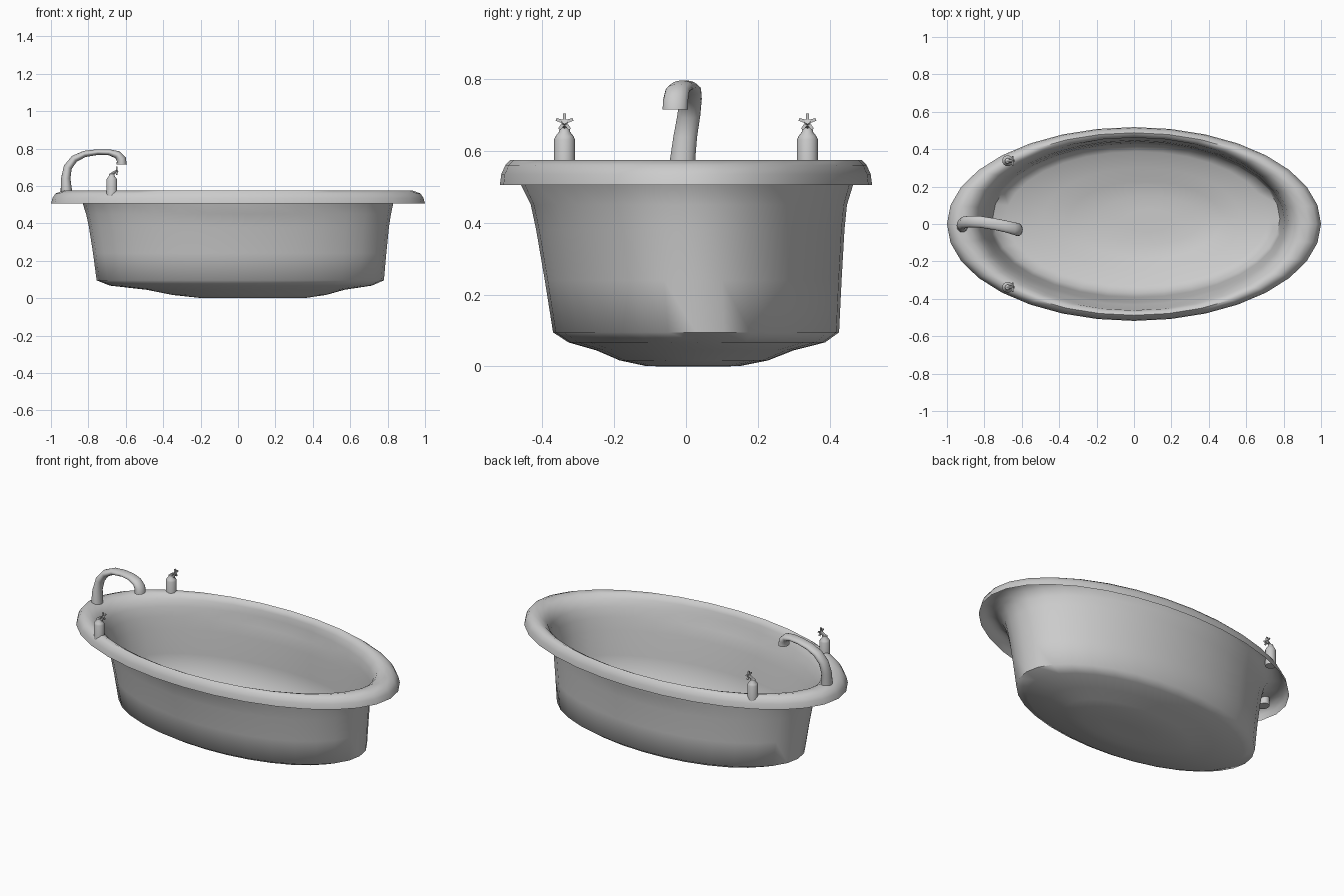
import bpy, bmesh, math
from mathutils import Vector

if "Cube" in bpy.data.objects:
    bpy.data.objects.remove(bpy.data.objects["Cube"])


def loft(name, rings, cap_start=False, cap_end=False, angle=40):
    """Skin a list of equally long vertex rings."""
    bm = bmesh.new()
    loops = [[bm.verts.new(p) for p in ring] for ring in rings]
    n = len(loops[0])
    for a, b in zip(loops, loops[1:]):
        for i in range(n):
            j = (i + 1) % n
            bm.faces.new((a[i], a[j], b[j], b[i]))
    if cap_start:
        bm.faces.new(loops[0][::-1])
    if cap_end:
        bm.faces.new(loops[-1])
    bmesh.ops.recalc_face_normals(bm, faces=bm.faces)
    mesh = bpy.data.meshes.new(name)
    bm.to_mesh(mesh)
    bm.free()
    ob = bpy.data.objects.new(name, mesh)
    bpy.context.collection.objects.link(ob)
    bpy.ops.object.select_all(action='DESELECT')
    ob.select_set(True)
    bpy.context.view_layer.objects.active = ob
    bpy.ops.object.shade_smooth_by_angle(angle=math.radians(angle))
    return ob


def ellipse(a, b, z, cx=0.0, cy=0.0, flare=0.0, n=32):
    ring = []
    for i in range(n):
        t = 2 * math.pi * i / n
        s = math.sin(t)
        ring.append((cx + a * math.cos(t), cy + (b + flare * abs(s) ** 6) * s, z))
    return ring


# tub shell: rolled rim, flared wall, shallow rounded bottom
profile = [
    (1.0, .518, .505), (.992, .514, .535), (.975, .503, .56), (.935, .488, .575),
    (.89, .474, .567), (.855, .462, .545),
    (.83, .447, .505, 0, .003, .015), (.815, .438, .45, .003, .008, .002),
    (.802, .429, .38, .005, .012), (.784, .413, .24, .009, .02),
    (.768, .398, .095, .012, .028), (.70, .357, .067, .015, .03),
    (.53, .275, .045, .04, .025), (.41, .207, .017, .06, .022),
    (.28, .13, .001, .08, .02), (.12, .06, 0, .08, .02),
]
loft("tub", [ellipse(*p) for p in profile], cap_end=True, angle=60)

# spout: centre x, y, z, thickness, width
path = [
    (-.918, -.010, .53, .060, .070), (-.918, -.009, .58, .060, .070),
    (-.921, -.002, .64, .050, .066), (-.910, .008, .70, .045, .064),
    (-.875, .013, .745, .040, .062), (-.82, .011, .771, .034, .062),
    (-.75, .000, .781, .030, .062), (-.69, -.012, .780, .032, .064),
    (-.645, -.024, .767, .042, .067), (-.624, -.029, .742, .052, .070),
    (-.622, -.030, .715, .055, .070),
]
rings = []
for k, (x, y, z, thick, wide) in enumerate(path):
    p, q = path[max(k - 1, 0)], path[min(k + 1, len(path) - 1)]
    tan = Vector((q[0] - p[0], 0, q[2] - p[2])).normalized()
    if k in (0, len(path) - 1):
        tan = Vector((0, 0, 1 if k == 0 else -1))
    nor = Vector((-tan.z, 0, tan.x))
    rings.append([Vector((x, y, z)) + nor * (thick / 2 * math.cos(u))
                  + Vector((0, wide / 2 * math.sin(u), 0))
                  for u in (2 * math.pi * i / 16 for i in range(16))])
loft("spout", rings, True, True, 50)

# taps: bottle-shaped base, slanted stem and five-armed star knob
for side, word in ((-1, "front"), (1, "back")):
    y = side * .338
    base = [(.029, .535), (.029, .632), (.025, .641), (.016, .652), (.014, .664), (.006, .668)]
    loft(word + "_tap_base", [ellipse(r, r, z, -.675, y, n=16) for r, z in base],
         True, True, 35)
    a, b = Vector((-.678, y, .662)), Vector((-.643, y, .682))
    d = (b - a).normalized()
    up = Vector((-d.z, 0, d.x))
    stem = [[c + up * (r * math.cos(u)) + Vector((0, r * math.sin(u), 0))
             for u in (2 * math.pi * i / 8 for i in range(8))]
            for c, r in ((a, .008), (b, .008))]
    loft(word + "_tap_stem", stem, True, True)
    star = []
    for x in (-.653, -.645):
        ring = []
        for i in range(5):
            mid = math.pi / 2 + i * 2 * math.pi / 5
            for off, r in ((-.16, .025), (.16, .025), (math.pi / 5, .008)):
                ring.append((x, y + r * math.cos(mid + off), .680 + r * math.sin(mid + off)))
        star.append(ring)
    loft(word + "_tap_knob", star, True, True, 30)
